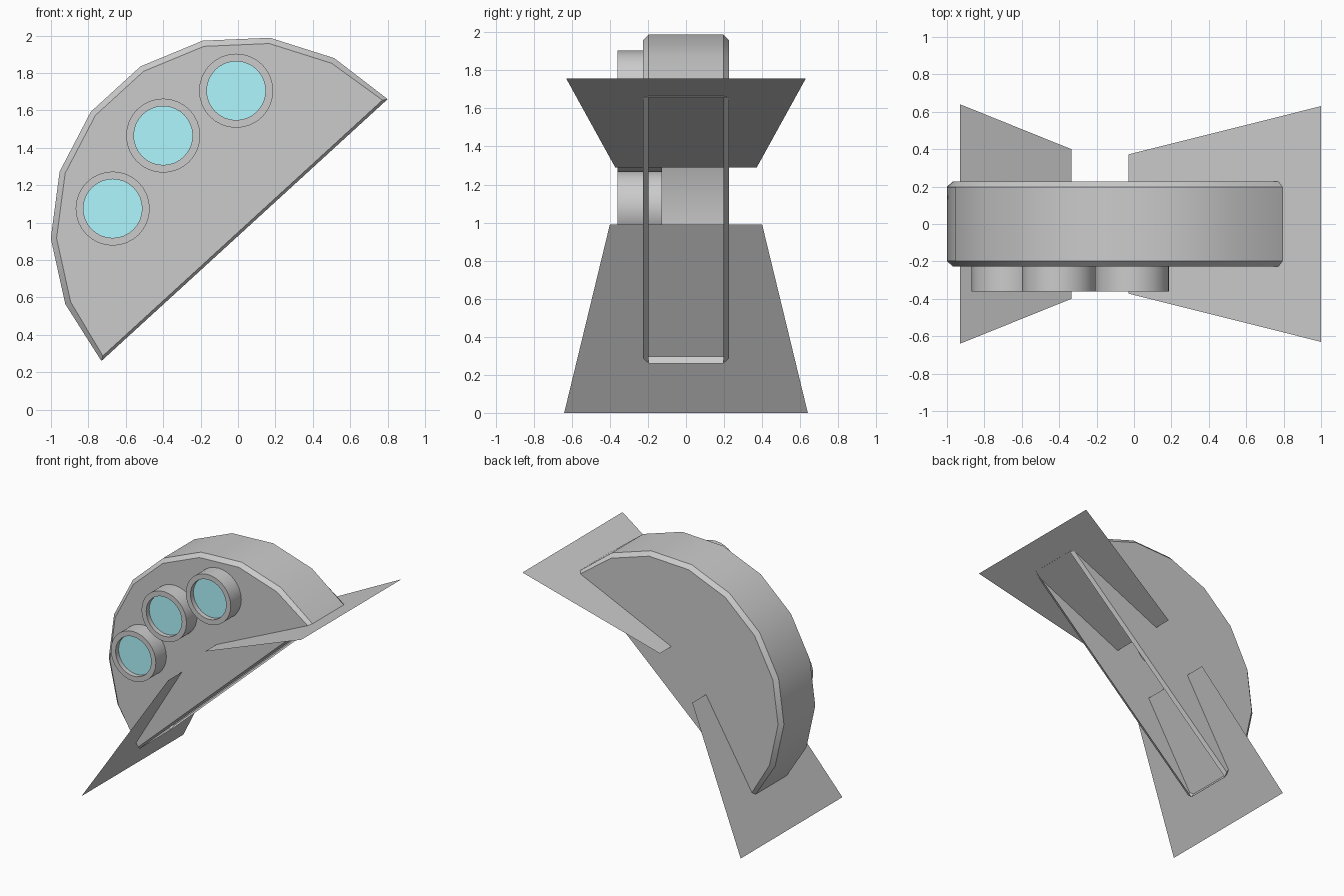
import bpy, bmesh
from math import cos, sin, pi, radians

if "Cube" in bpy.data.objects:
    bpy.data.objects.remove(bpy.data.objects["Cube"])


def make(name, verts, faces, material=None, smooth=False, fix_normals=True):
    mesh = bpy.data.meshes.new(name)
    mesh.from_pydata(verts, [], faces)
    if fix_normals:
        bm = bmesh.new()
        bm.from_mesh(mesh)
        bmesh.ops.recalc_face_normals(bm, faces=bm.faces[:])
        bm.to_mesh(mesh)
        bm.free()
    obj = bpy.data.objects.new(name, mesh)
    bpy.context.collection.objects.link(obj)
    if material:
        mesh.materials.append(material)
    if smooth:
        bpy.ops.object.select_all(action='DESELECT')
        obj.select_set(True)
        bpy.context.view_layer.objects.active = obj
        bpy.ops.object.shade_smooth_by_angle(angle=radians(30))
    return obj


# Body: tilted half-disc shell with chamfered edges, open on its flat side
CX, CZ, TILT, R, N = 0.035, 0.96, radians(42.45), 1.037, 10


def tilted(u, v):
    return (CX + u * cos(TILT) - v * sin(TILT), CZ + u * sin(TILT) + v * cos(TILT))


def half_disc(r, end_inset, lift):
    pts = [[r * cos(pi * i / (N - 1)), r * sin(pi * i / (N - 1))] for i in range(N)]
    pts[0] = [R - end_inset, lift]
    pts[-1] = [-R + end_inset, lift]
    return [tilted(*p) for p in pts]


outer = half_disc(R, 0, 0)
inner = half_disc(1.006, 0.024, 0.015)
layers = [(-0.227, inner), (-0.197, outer), (0.197, outer), (0.227, inner)]
verts = [(x, y, z) for y, ring in layers for x, z in ring]
faces = [list(range(N)), list(range(3 * N, 4 * N))]
for k in range(3):
    for i in range(N):
        if k == 1 and i == N - 1:
            continue  # the opening
        j = (i + 1) % N
        faces.append((k * N + i, k * N + j, (k + 1) * N + j, (k + 1) * N + i))
make("body_shell", verts, faces, smooth=True)


# Wings: thin tapered sheets passing through the body
def wing(name, x0, z0, w0, x1, z1, w1):
    make(name, [(x0, -w0, z0), (x1, -w1, z1), (x1, w1, z1), (x0, w0, z0)],
         [(0, 1, 2, 3)], fix_normals=False)


wing("lower_wing", -0.93, 0, 0.64, -0.335, 0.99, 0.40)
wing("upper_wing", -0.03, 1.29, 0.372, 1.0, 1.758, 0.63)

# Lamps: rimmed cups with a recessed coloured lens
cyan = bpy.data.materials.new("lens_cyan")
cyan.diffuse_color = (0.43, 0.93, 1.0, 1)
cyan.use_nodes = True
cyan.node_tree.nodes["Principled BSDF"].inputs["Base Color"].default_value = cyan.diffuse_color
S, FRONT, RECESS, BACK = 32, -0.36, -0.32, -0.125


def circle(cx, cz, r, y):
    return [(cx + r * cos(2 * pi * i / S), y, cz + r * sin(2 * pi * i / S)) for i in range(S)]


for n, (cx, cz) in enumerate([(-0.67, 1.075), (-0.40, 1.465), (-0.01, 1.705)], 1):
    rings = [(0.198, BACK), (0.198, FRONT), (0.157, FRONT), (0.157, RECESS)]
    verts = [v for r, y in rings for v in circle(cx, cz, r, y)]
    faces = [list(range(S)), list(range(3 * S, 4 * S))]
    for k in range(3):
        for i in range(S):
            j = (i + 1) % S
            faces.append((k * S + i, k * S + j, (k + 1) * S + j, (k + 1) * S + i))
    make(f"lamp_housing_{n}", verts, faces, smooth=True)
    make(f"lamp_lens_{n}", circle(cx, cz, 0.157, RECESS - 0.002), [list(range(S))],
         material=cyan, fix_normals=False)
